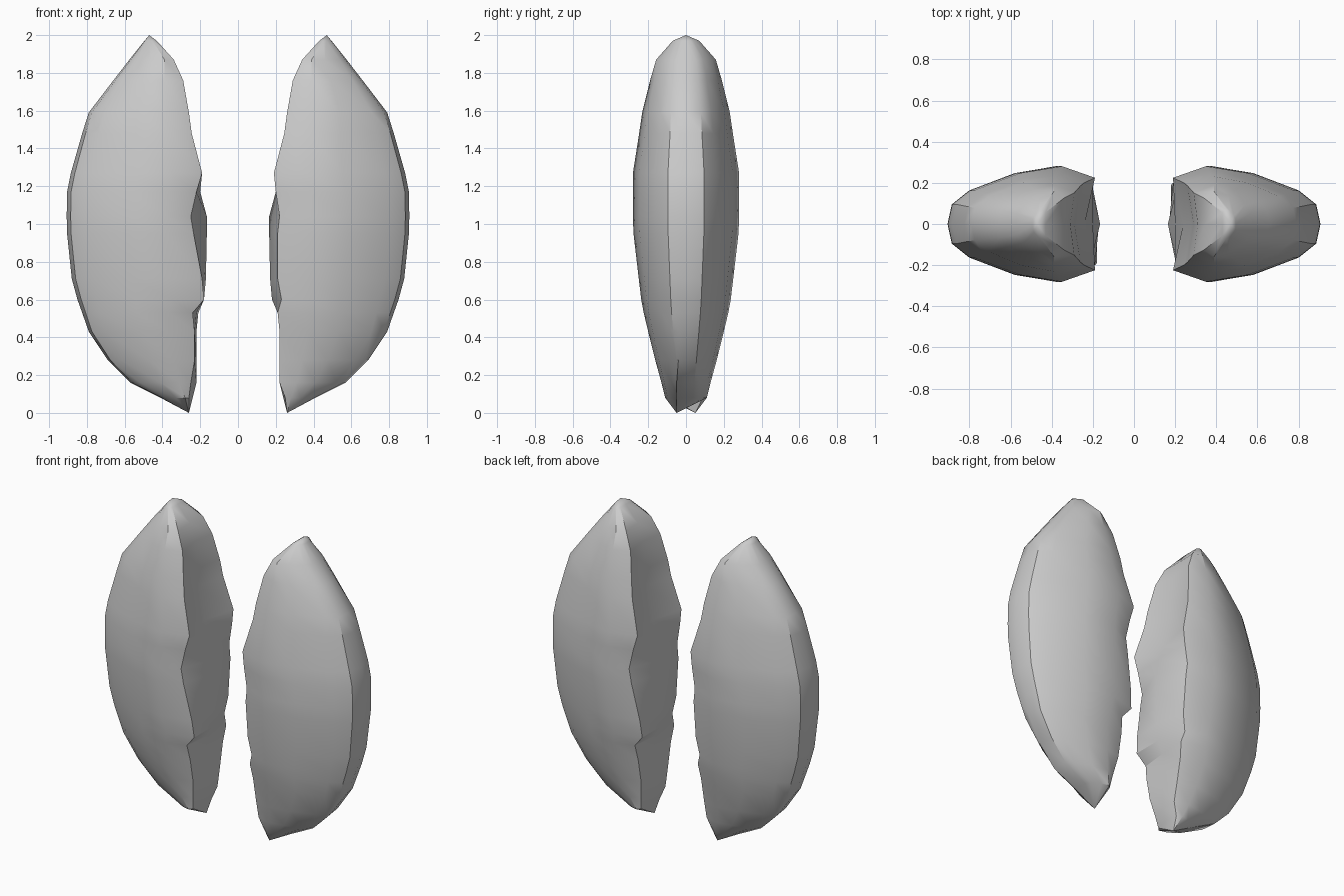
import bpy, bmesh, math

# Section rows: z, inner middle x, inner front edge x, inner back edge x,
# x of greatest depth, outer x, half depth, sideways shift of outer ridge
rows = [
    (0.08, 0.24, 0.25, 0.26, 0.28, 0.41, 0.11, -0.05),
    (0.16, 0.22, 0.22, 0.25, 0.31, 0.57, 0.13, -0.05),
    (0.28, 0.22, 0.22, 0.23, 0.34, 0.69, 0.163, -0.04),
    (0.43, 0.23, 0.22, 0.23, 0.37, 0.79, 0.20, -0.02),
    (0.53, 0.22, 0.21, 0.24, 0.36, 0.825, 0.224, 0),
    (0.60, 0.18, 0.23, 0.18, 0.35, 0.85, 0.237, 0),
    (0.71, 0.17, 0.21, 0.19, 0.37, 0.88, 0.25, 0),
    (0.95, 0.165, 0.21, 0.235, 0.38, 0.905, 0.278, 0),
    (1.04, 0.165, 0.22, 0.25, 0.38, 0.907, 0.281, 0),
    (1.17, 0.20, 0.20, 0.22, 0.37, 0.905, 0.281, 0),
    (1.27, 0.24, 0.19, 0.19, 0.35, 0.885, 0.281, 0),
    (1.48, 0.28, 0.245, 0.245, 0.37, 0.825, 0.248, 0),
    (1.59, 0.29, 0.26, 0.26, 0.38, 0.79, 0.232, 0),
    (1.76, 0.31, 0.29, 0.29, 0.39, 0.66, 0.19, 0),
    (1.87, 0.345, 0.34, 0.34, 0.39, 0.575, 0.158, 0),
    (1.97, 0.43, 0.43, 0.43, 0.45, 0.495, 0.07, 0),
]


def section(z, mid, front, back, deep, outer, d, shift):
    def at(t):
        return deep + (outer - deep) * t
    half = [(0, 0.80), (deep, 1.0), (at(0.38), 0.88), (at(0.8), 0.58), (at(0.96), 0.34)]
    pts = [(mid, 0, z)]
    pts += [(x if i else back, k * d, z) for i, (x, k) in enumerate(half)]
    pts.append((outer, shift, z))
    pts += [(x if i else front, -k * d, z) for i, (x, k) in reversed(list(enumerate(half)))]
    return pts


def lobe(name, turn):
    bm = bmesh.new()
    rings = [[bm.verts.new(p) for p in section(*r)] for r in rows]
    n = len(rings[0])
    for a, b in zip(rings, rings[1:]):
        for i in range(n):
            j = (i + 1) % n
            bm.faces.new((a[i], a[j], b[j], b[i]))
    # Pointed lower tip and upper peak
    for tip, ring in (((0.26, -0.05, 0.0), rings[0]), ((0.47, 0, 2.0), rings[-1])):
        v = bm.verts.new(tip)
        for i in range(n):
            bm.faces.new((ring[i], ring[(i + 1) % n], v))
    bmesh.ops.recalc_face_normals(bm, faces=bm.faces)
    me = bpy.data.meshes.new(name)
    bm.to_mesh(me)
    bm.free()
    ob = bpy.data.objects.new(name, me)
    bpy.context.collection.objects.link(ob)
    ob.rotation_euler.z = turn
    bpy.ops.object.select_all(action='DESELECT')
    ob.select_set(True)
    bpy.context.view_layer.objects.active = ob
    bpy.ops.object.shade_smooth_by_angle(angle=math.radians(35))


# The two lobes are the same shape, turned half way round
lobe("right_lobe", 0)
lobe("left_lobe", math.pi)
